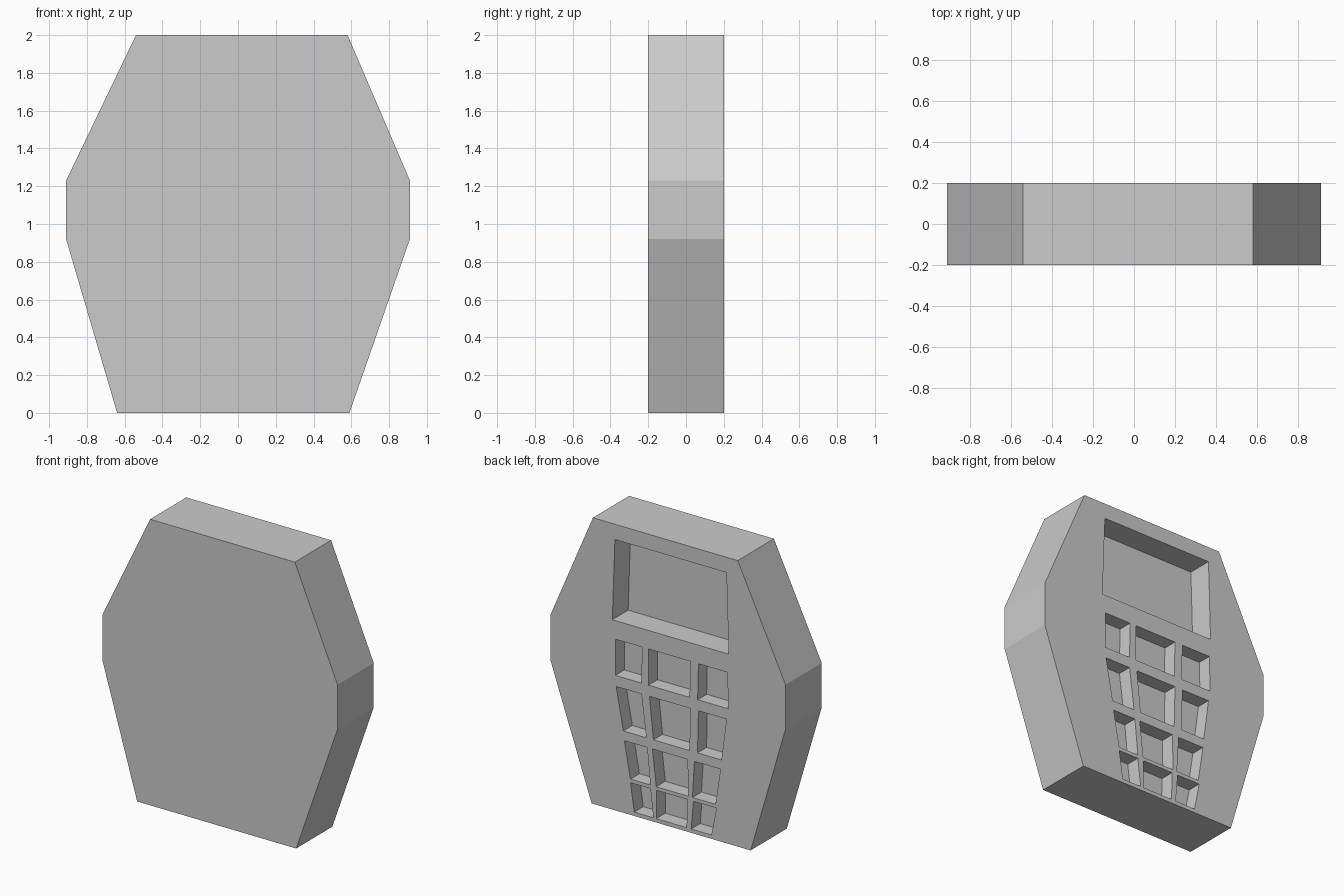
import bpy, bmesh

if "Cube" in bpy.data.objects:
    bpy.data.objects.remove(bpy.data.objects["Cube"])

BACK = 0.2  # the pockets are sunk into the +y face


def add_prism(bm, outline, y0, y1):
    """Extrude an x-z outline between two y positions."""
    a = [bm.verts.new((x, y0, z)) for x, z in outline]
    b = [bm.verts.new((x, y1, z)) for x, z in outline]
    bm.faces.new(a)
    bm.faces.new(b[::-1])
    n = len(a)
    for i in range(n):
        j = (i + 1) % n
        bm.faces.new((a[j], a[i], b[i], b[j]))


def finish(bm, name):
    bmesh.ops.recalc_face_normals(bm, faces=bm.faces)
    mesh = bpy.data.meshes.new(name)
    bm.to_mesh(mesh)
    bm.free()
    obj = bpy.data.objects.new(name, mesh)
    bpy.context.collection.objects.link(obj)
    return obj


# Eight-sided slab body
bm = bmesh.new()
add_prism(bm, [(-0.64, 0), (0.59, 0), (0.91, 0.92), (0.91, 1.23),
               (0.58, 2), (-0.54, 2), (-0.91, 1.23), (-0.91, 0.92)], -0.2, BACK)
body = finish(bm, "device_body")

# Screen pocket
bm = bmesh.new()
add_prism(bm, [(-0.47, 1.327), (0.43, 1.327), (0.41, 1.893), (-0.453, 1.893)],
          BACK - 0.175, BACK + 0.1)

# Key pockets: each row has top z, bottom z, then x limits of the three keys
# along its top edge and along its bottom edge
rows = [
    (1.197, 0.944, (-0.46, -0.236, -0.174, 0.15, 0.20, 0.407),
                   (-0.467, -0.23, -0.168, 0.15, 0.205, 0.407)),
    (0.868, 0.572, (-0.453, -0.236, -0.174, 0.143, 0.205, 0.40),
                   (-0.414, -0.229, -0.167, 0.112, 0.167, 0.345)),
    (0.506, 0.25, (-0.407, -0.205, -0.152, 0.12, 0.16, 0.337),
                  (-0.368, -0.19, -0.158, 0.09, 0.136, 0.29)),
    (0.225, 0.027, (-0.376, -0.197, -0.15, 0.09, 0.136, 0.29),
                   (-0.337, -0.18, -0.145, 0.09, 0.112, 0.26)),
]
for top, bottom, xt, xb in rows:
    for i in (0, 2, 4):
        add_prism(bm, [(xb[i], bottom), (xb[i + 1], bottom),
                       (xt[i + 1], top), (xt[i], top)], BACK - 0.1, BACK + 0.1)
cutter = finish(bm, "pocket_cutter")
cutter.hide_render = True

# Sink all pockets at once, then drop the cutter
mod = body.modifiers.new("pockets", 'BOOLEAN')
mod.operation = 'DIFFERENCE'
mod.solver = 'EXACT'
mod.object = cutter
bpy.context.view_layer.objects.active = body
body.select_set(True)
bpy.ops.object.modifier_apply(modifier=mod.name)
bpy.data.objects.remove(cutter)
